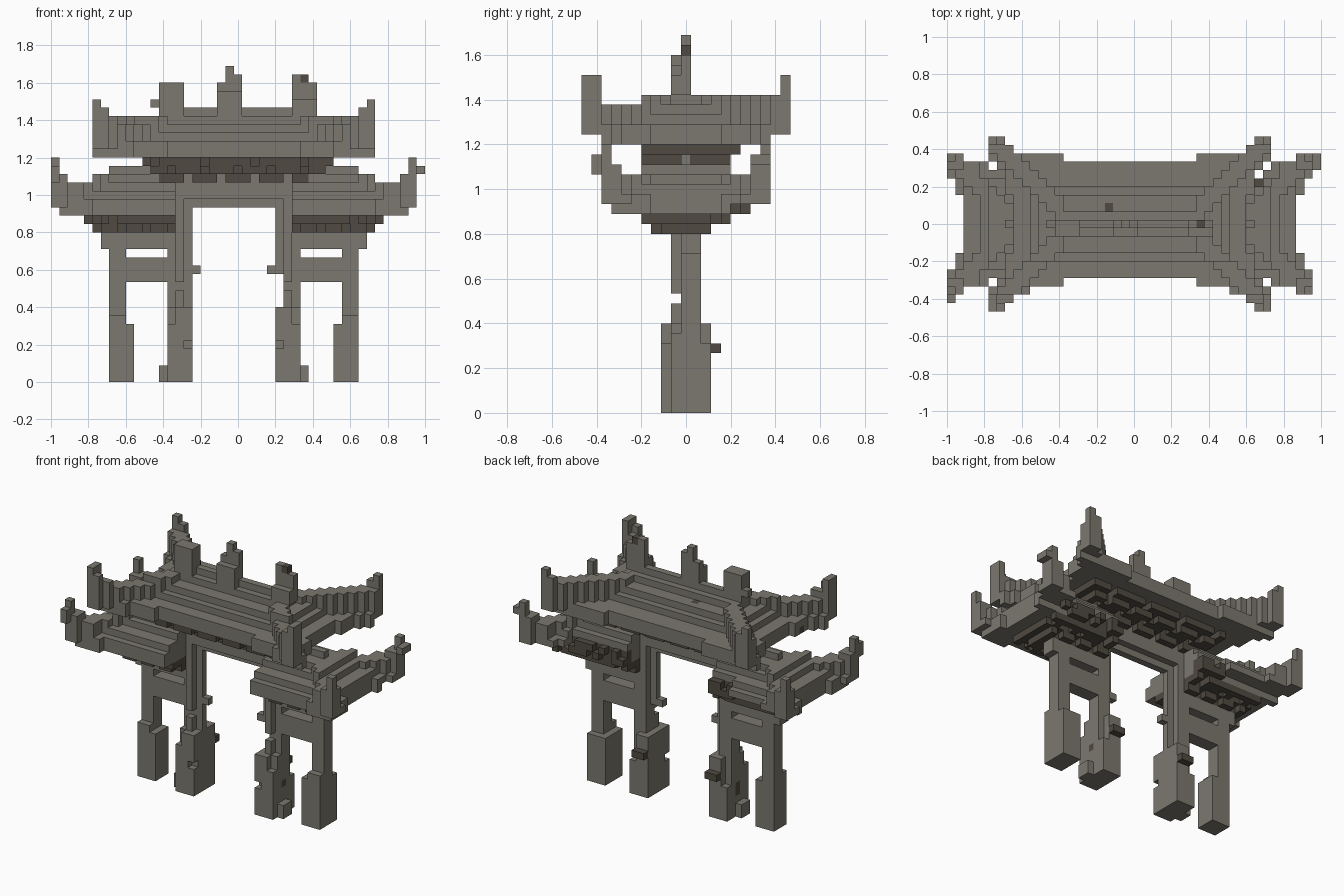
import bpy, bmesh, random
from mathutils import Vector

cube = bpy.data.objects.get("Cube")
if cube:
    bpy.data.objects.remove(cube, do_unlink=True)

random.seed(4)
U = 2 / 45                      # size of one block
ORIGIN = Vector((-1, -10.5 * U, 0))
MID = 10                        # centre row in depth
parts, used = {}, set()


def material(name, rgb):
    m = bpy.data.materials.new(name)
    m.use_nodes = True
    m.diffuse_color = (*rgb, 1)
    m.node_tree.nodes["Principled BSDF"].inputs["Base Color"].default_value = (*rgb, 1)
    return m


stone = material("weathered stone", (0.198, 0.188, 0.158))
timber = material("dark brown timber", (0.080, 0.068, 0.053))


def box(i, j, k):
    """Cells in half-open index ranges along width, depth, height."""
    return {(a, b, c) for a in range(*i) for b in range(*j) for c in range(*k)}


def mirror(cells):
    return {(43 - i, j, k) for i, j, k in cells}


def both(cells):
    return cells | mirror(cells)


def part(name, cells, mat):
    cells = cells - used
    used.update(cells)
    parts[name] = (cells, mat)


def build(name, cells, mat):
    """Make one mesh from the exposed sides of its blocks."""
    bm = bmesh.new()
    corners = {}

    def vert(p):
        if p not in corners:
            corners[p] = bm.verts.new(ORIGIN + Vector(p) * U)
        return corners[p]

    for cell in sorted(cells):
        for axis in range(3):
            for side in (0, 1):
                near = list(cell)
                near[axis] += 2 * side - 1
                if tuple(near) in used:
                    continue
                loop = []
                for u, v in ((0, 0), (1, 0), (1, 1), (0, 1)):
                    p = list(cell)
                    p[axis] += side
                    p[(axis + 1) % 3] += u
                    p[(axis + 2) % 3] += v
                    loop.append(vert(tuple(p)))
                bm.faces.new(loop if side else loop[::-1])
    mesh = bpy.data.meshes.new(name)
    bm.to_mesh(mesh)
    bm.free()
    mesh.materials.append(mat)
    bpy.context.collection.objects.link(bpy.data.objects.new(name, mesh))


# Small timber pegs and flecks in the stonework
pegs = both(box((15, 17), (13, 14), (6, 7)))
pegs |= {(30, 10, 36), (29, 10, 4), (14, 10, 4), (14, 10, 3), (19, 12, 30), (7, 5, 27)}
part("timber_pegs", pegs, timber)

# Outer posts: thick base, slim shaft
outer = box((7, 10), (9, 12), (0, 7)) | box((7, 9), (9, 12), (7, 8))
outer |= box((7, 9), (10, 12), (8, 18))
part("outer_posts", both(outer) | box((34, 37), (12, 13), (0, 7)), stone)

# Inner posts: chipped thick base, ribbed shaft and small knobs
inner = box((14, 17), (8, 13), (0, 9)) | box((14, 16), (9, 12), (9, 25))
inner |= box((16, 17), (10, 11), (9, 25)) | box((17, 18), (10, 11), (13, 14))
inner |= box((13, 14), (9, 11), (0, 2))
inner -= box((14, 15), (8, 9), (7, 9)) | box((16, 17), (8, 9), (4, 5))
inner -= box((14, 15), (12, 13), (5, 9)) | box((14, 15), (9, 10), (9, 18))
inner -= box((14, 17), (9, 10), (11, 12))
inner = both(inner) - box((27, 28), (9, 12), (9, 13))
part("inner_posts", inner, stone)

# Side panels and beams between posts, stepped central lintel
part("side_panels", both(box((9, 14), (10, 12), (12, 15))), stone)
part("side_beams", both(box((6, 14), (10, 12), (16, 18))), stone)
part("lintel", box((14, 30), (9, 12), (22, 26)) | box((16, 28), (10, 11), (21, 22)), stone)

# Lower brackets: two widening courses with gaps
low = {c for c in box((5, 15), (7, 13), (18, 19))
       if c[1] in (9, 10, 11) or (c[0] + c[1]) % 3}
low |= {c for c in box((4, 15), (6, 15), (19, 20))
        if 7 < c[1] < 13 or random.random() < 0.85}
part("lower_brackets", both(low) | {(39, 16, 20)}, timber)

# Broken rear eaves, where rough timber shows
broken_left = box((11, 15), (15, 18), (20, 26))
broken_right = mirror(box((6, 15), (15, 18), (20, 26)))
rough = {c for c in box((11, 15), (14, 16), (20, 22)) | mirror(box((6, 15), (14, 16), (20, 22)))
         if c[1] < 15 or random.random() < 0.6}
part("rear_timbers", rough, timber)

# Upper brackets: three widening courses with gaps
up = {c for c in box((13, 31), (8, 13), (24, 25)) if c[0] % 4 or c[1] == MID}
up |= {c for c in box((12, 33), (6, 15), (25, 26))
       if 7 < c[1] < 13 or (c[0] + c[1]) % 4}
up |= {c for c in box((11, 34), (6, 16), (26, 27))
       if 7 < c[1] < 14 or c[0] % 6}
part("upper_brackets", up, timber)


# Lower roofs: hipped, with eaves flaring out and up at the outer corners
def lower_roof():
    cells = set()
    for i in range(15):
        reach = 8 if i < 2 else 7 if i < 5 else 6
        for j in range(21):
            dy = abs(j - MID)
            edge = 2 if dy < 4 else 1 if dy < 6 else 0
            if dy > reach or i < edge:
                continue
            d = max(0, min(6 - dy, i - 1))
            top = 22 + int(d * 0.7 + 0.35)
            base = 20 if i > 0 and 2 < j < 15 else 21
            if abs(i + dy - 8) < 2 and i < 8:       # hip rib
                top = max(top, 24 + (i > 4))
            if dy >= 7 and i < 4:                   # raised corner
                top = 25 if i == 1 else 24
                if i == 0:
                    top = 25 + 2 * (j - MID == 8)
            cells |= box((i, i + 1), (j, j + 1), (base, top))
    return cells


low_roof = both(lower_roof()) - broken_left - broken_right
low_roof |= box((0, 1), (1, 2), (24, 26)) | box((44, 45), (17, 19), (25, 26))
low_roof |= box((0, 1), (2, 3), (25, 27)) | box((43, 44), (2, 3), (25, 27))
part("lower_roofs", low_roof, stone)


# Upper roof: long hipped roof with four upswept corners
def upper_roof():
    cells = set()
    for e in range(17):
        reach = 10 if e < 2 else 9 if e < 3 else 8 if e < 5 else 7 if e < 9 else 6
        for j in range(21):
            dy = abs(j - MID)
            edge = 3 if dy < 4 else 2 if dy < 7 else 1 if dy < 8 else 0
            if dy > reach + (e > 4 and j > MID) or e < edge:
                continue
            d = max(0, min(6 - dy, e - 3))
            top = 29 + min(4, int(d * 0.7))
            base = 27 if dy < 9 else 28
            if abs(10 - dy - e) < 2 and e < 9:      # hip rib
                top = max(top, 31 + (j > MID or dy < 5))
            if dy > 8 and e < 3:                    # upswept corner
                top = 34 - e if dy == 10 or (e == 0 and j < MID) else 32
            if dy < 2 and e > 8:                    # ridge
                top = 33 if dy == 0 else 32
            cells |= box((e + 5, e + 6), (j, j + 1), (base, top))
    return cells


part("upper_roof", both(upper_roof()), stone)

# Ridge ornaments
orn = box((13, 16), (9, 11), (32, 36)) | box((12, 13), (10, 11), (33, 34))
orn |= box((20, 23), (9, 11), (32, 35)) | box((20, 23), (10, 11), (35, 36))
orn |= box((21, 22), (10, 11), (36, 38)) | box((22, 23), (10, 11), (36, 37))
orn |= box((29, 31), (10, 11), (33, 37)) | box((31, 32), (10, 11), (34, 36))
orn |= box((29, 32), (9, 11), (32, 34))
part("ridge_ornaments", orn, stone)

for name, (cells, mat) in parts.items():
    build(name, cells, mat)
